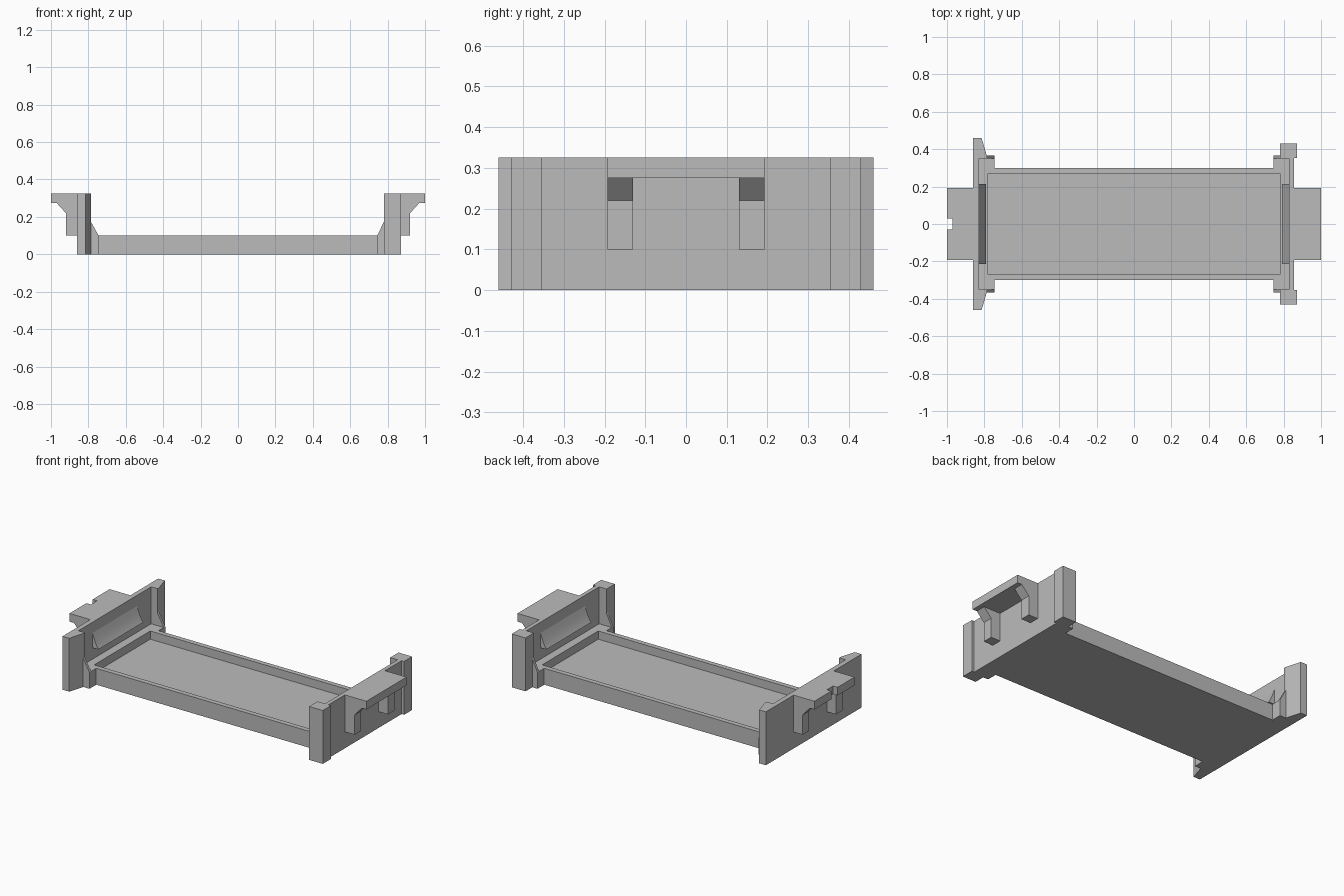
import bpy
import math
from mathutils import Vector

if "Cube" in bpy.data.objects:
    bpy.data.objects.remove(bpy.data.objects["Cube"])

GREY = (0.5, 0.5, 0.5, 1)
grey = bpy.data.materials.new("plain grey")
grey.use_nodes = True
grey.diffuse_color = GREY
grey.node_tree.nodes["Principled BSDF"].inputs["Base Color"].default_value = GREY

HEIGHT = 0.325   # top of the end walls
RIM = 0.10       # top of the tray rim


def prism(name, outline, low, high, axis="z"):
    """Extrude a closed outline along z (xy outline) or along y (xz outline)."""
    def place(p, h):
        return Vector((p[0], p[1], h)) if axis == "z" else Vector((p[0], h, p[1]))
    n = len(outline)
    verts = [place(p, h) for h in (low, high) for p in outline]
    faces = [list(range(n))[::-1], list(range(n, 2 * n))]
    faces += [[i, (i + 1) % n, n + (i + 1) % n, n + i] for i in range(n)]
    mesh = bpy.data.meshes.new(name)
    mesh.from_pydata(verts, [], faces)
    mesh.materials.append(grey)
    obj = bpy.data.objects.new(name, mesh)
    bpy.context.collection.objects.link(obj)
    # Make every face point outwards
    bpy.context.view_layer.objects.active = obj
    obj.select_set(True)
    bpy.ops.object.mode_set(mode="EDIT")
    bpy.ops.mesh.select_all(action="SELECT")
    bpy.ops.mesh.normals_make_consistent(inside=False)
    bpy.ops.object.mode_set(mode="OBJECT")
    obj.select_set(False)
    return obj


def mirrored(points):
    """Close a half outline by mirroring it across y = 0."""
    return points + [(x, -y) for x, y in reversed(points)]


def rectangle(x, y):
    return mirrored([(-x, y), (x, y)])


# Tray with wider ends and a shallow rectangular recess
tray = prism("tray", mirrored([(-0.83, 0.35), (-0.745, 0.35), (-0.745, 0.30),
                               (0.745, 0.30), (0.745, 0.35), (0.83, 0.35)]), 0, RIM)
cutter = prism("recess_cutter", rectangle(0.78, 0.27), 0.05, 0.2)
cutter.hide_render = True
cut = tray.modifiers.new("recess", "BOOLEAN")
cut.operation = "DIFFERENCE"
cut.solver = "EXACT"
cut.object = cutter
bpy.context.view_layer.objects.active = tray
bpy.ops.object.modifier_apply(modifier="recess")
bpy.data.objects.remove(cutter)

# End walls: one with tapered wings, one with square posts
prism("right_end_wall", mirrored([(-0.86, 0.46), (-0.815, 0.46), (-0.787, 0.365),
                                  (-0.787, 0.35), (-0.83, 0.35)]), 0, HEIGHT)
prism("left_end_wall", mirrored([(0.855, 0.353), (0.872, 0.353), (0.872, 0.43),
                                 (0.78, 0.43), (0.78, 0.35), (0.83, 0.35)]), 0, HEIGHT)

# Outer shelves, the right one notched
prism("left_shelf", mirrored([(0.855, 0.193), (1.0, 0.193)]), 0.275, HEIGHT)
prism("right_shelf", mirrored([(-0.86, 0.193), (-1.0, 0.193), (-1.0, 0.03),
                               (-0.97, 0.03)]), 0.275, HEIGHT)

for side, s, wall, lip in (("left", 1, 0.855, 0.78), ("right", -1, 0.86, 0.787)):
    # Ribs under the shelf
    rib = [(s * x, z) for x, z in ((wall, 0.10), (0.92, 0.10), (0.92, 0.22),
                                   (0.97, 0.275), (wall, 0.275))]
    # Sloped corner cheeks beside the tray
    cheek = [(s * x, z) for x, z in ((lip, 0), (0.745, 0), (0.745, RIM), (lip, 0.175))]
    for end, t in (("back", 1), ("front", -1)):
        prism(f"{side}_{end}_shelf_rib", rib, t * 0.13, t * 0.193, "y")
        prism(f"{side}_{end}_cheek", cheek, t * 0.35, t * 0.365, "y")

    # Retaining catch on the inner face, gently hollowed
    catch = [(s * 0.83, 0.17)]
    for i in range(7):
        a = i / 6
        catch.append((s * (0.79 + 0.04 * a), 0.17 + 0.09 * a - 0.008 * math.sin(math.pi * a)))
    obj = prism(f"{side}_catch", catch, -0.215, 0.215, "y")
    obj.select_set(True)
    bpy.ops.object.shade_smooth_by_angle(angle=math.radians(30))
    obj.select_set(False)
